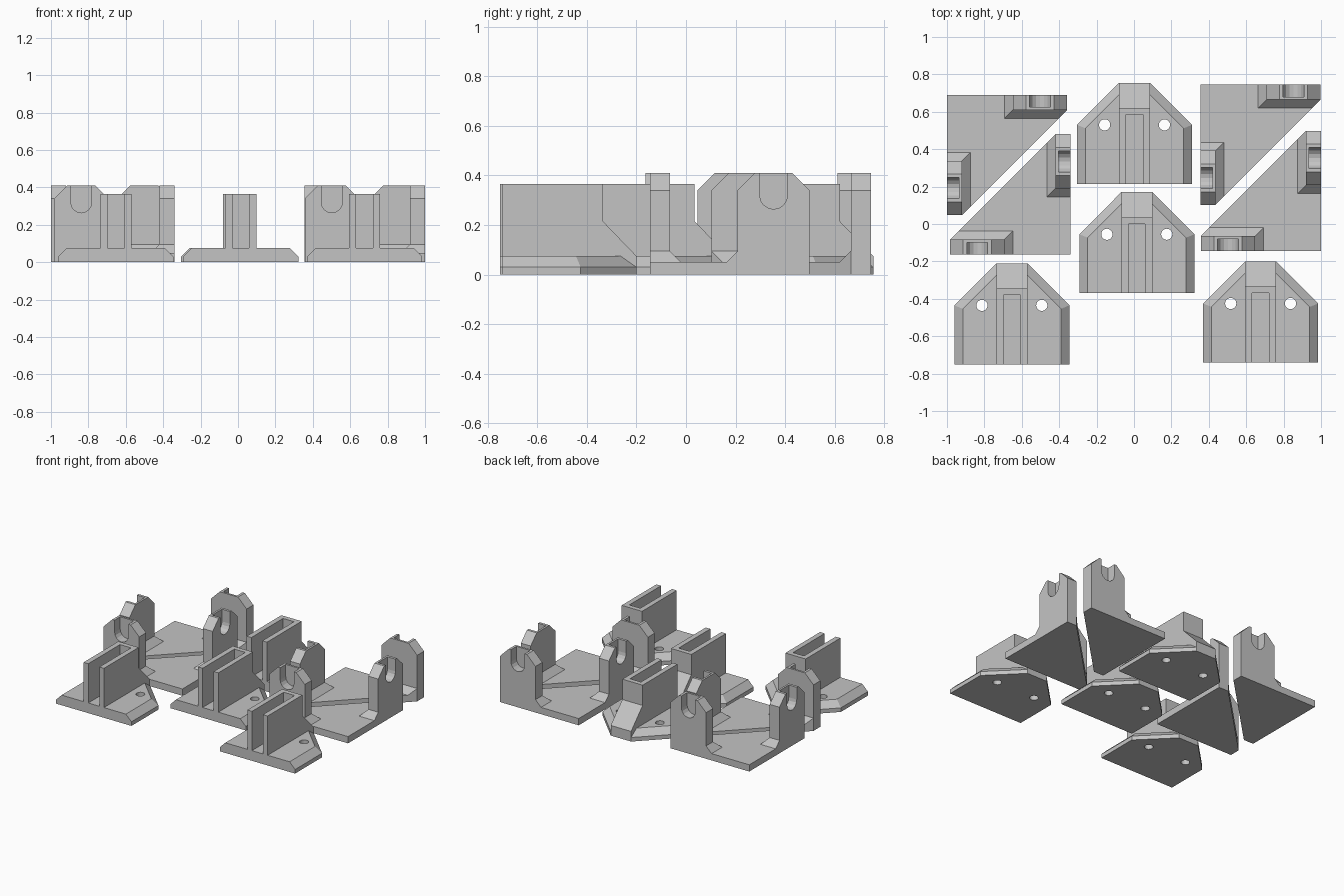
import bpy, bmesh, math
from mathutils import Vector

if "Cube" in bpy.data.objects:
    bpy.data.objects.remove(bpy.data.objects["Cube"])

grey = bpy.data.materials.new("plain grey")
grey.diffuse_color = (0.55, 0.55, 0.55, 1)
grey.use_nodes = True
grey.node_tree.nodes["Principled BSDF"].inputs["Base Color"].default_value = grey.diffuse_color


def loft(name, lower, upper):
    """Solid between two matching point loops."""
    bm = bmesh.new()
    a = [bm.verts.new(p) for p in lower]
    b = [bm.verts.new(p) for p in upper]
    n = len(a)
    bm.faces.new(a[::-1])
    bm.faces.new(b)
    for i in range(n):
        j = (i + 1) % n
        bm.faces.new((a[i], a[j], b[j], b[i]))
    bmesh.ops.remove_doubles(bm, verts=bm.verts, dist=1e-5)
    bmesh.ops.recalc_face_normals(bm, faces=bm.faces)
    me = bpy.data.meshes.new(name)
    bm.to_mesh(me)
    bm.free()
    me.materials.append(grey)
    ob = bpy.data.objects.new(name, me)
    bpy.context.collection.objects.link(ob)
    return ob


def cut(ob, cutter):
    """Subtract the cutter and delete it."""
    mod = ob.modifiers.new("cut", "BOOLEAN")
    mod.operation = "DIFFERENCE"
    mod.solver = "EXACT"
    mod.object = cutter
    bpy.context.view_layer.objects.active = ob
    bpy.ops.object.modifier_apply(modifier=mod.name)
    bpy.data.objects.remove(cutter)


def circle(cx, cy, r, n, start=0.0, sweep=2 * math.pi):
    return [(cx + r * math.cos(start + sweep * i / n),
             cy + r * math.sin(start + sweep * i / n)) for i in range(n)]


def mirrored(half):
    """Close a right-hand outline with its mirror image."""
    return half + [(-x, y) for x, y in reversed(half)]


# ---- Slotted foot: chamfered base with two holes and a channel block ----
def slotted_foot(cx, y0):
    def at(pts, z):
        return [(cx + x, y0 + y, z) for x, y in pts]

    outline = mirrored([(0.3075, 0), (0.3075, 0.315), (0.083, 0.54)])
    crown = mirrored([(0.2625, 0), (0.2625, 0.2965), (0.019, 0.54)])
    skirt = loft("foot_skirt", at(outline, 0), at(outline, 0.03))
    top = loft("foot_chamfered_top", at(outline, 0.03), at(crown, 0.075))
    for part in (skirt, top):
        for hx in (-0.16, 0.16):
            ring = circle(hx, 0.315, 0.03, 20)
            cut(part, loft("hole_cutter", at(ring, -0.1), at(ring, 0.2)))

    # channel block with sloped back
    side = [(0, 0.075), (0.3, 0.075), (0.3, 0.03), (0.54, 0.03),
            (0.54, 0.075), (0.405, 0.215), (0.405, 0.365), (0, 0.365)]
    block = loft("foot_channel_block",
                 [(cx - 0.083, y0 + y, z) for y, z in side],
                 [(cx + 0.083, y0 + y, z) for y, z in side])
    slot = [(-0.045, -0.1), (0.045, -0.1), (0.045, 0.37), (-0.045, 0.37)]
    cut(block, loft("slot_cutter", at(slot, 0.06), at(slot, 0.5)))


# ---- Corner bracket: triangular plate with a pocketed post at each tip ----
LEG, THICK, PLATE, FLARE = 0.643, 0.08, 0.05, 0.045


def corner_bracket(cx, cy, s):
    def place(u, v, z):
        return Vector((cx + s * u, cy - s * v, z))

    plan = [(0, 0), (LEG, 0), (LEG, THICK), (THICK, LEG), (0, LEG)]
    loft("corner_plate", [place(u, v, 0) for u, v in plan],
         [place(u, v, PLATE) for u, v in plan])

    u0, z0, mid = LEG - 0.29, PLATE + FLARE, LEG - 0.145
    for swap in (False, True):
        def q(u, v, z):
            return place(v, u, z) if swap else place(u, v, z)

        # flared root of the post, trimmed along the plate's long edge
        low = [(u0 - FLARE, 0), (LEG, 0), (LEG, THICK),
               (LEG - FLARE, THICK + FLARE), (u0 - FLARE, THICK + FLARE)]
        high = [(u0, 0), (LEG, 0), (LEG, THICK), (LEG, THICK), (u0, THICK)]
        loft("post_root", [q(u, v, PLATE) for u, v in low],
             [q(u, v, z0) for u, v in high])

        # post with clipped top corners
        face = [(u0, z0), (LEG, z0), (LEG, 0.34), (LEG - 0.07, 0.41),
                (u0 + 0.07, 0.41), (u0, 0.34)]
        post = loft("post", [q(u, 0, z) for u, z in face],
                    [q(u, THICK, z) for u, z in face])

        # round-bottomed pocket open to the outside and the top
        r = 0.056
        u_shape = circle(mid, 0.32, r, 8, math.pi, math.pi)
        u_shape += [(mid + r, 0.32), (mid + r, 0.5), (mid - r, 0.5)]
        cut(post, loft("pocket_cutter", [q(u, -0.05, z) for u, z in u_shape],
                       [q(u, 0.065, z) for u, z in u_shape]))


for x, y in ((-0.653, -0.75), (0.015, -0.37), (0.003, 0.215), (0.677, -0.74)):
    slotted_foot(x, y)

for x, y, s in ((-1, 0.69, 1), (0.355, 0.745, 1),
                (-0.34, -0.163, -1), (1, -0.145, -1)):
    corner_bracket(x, y, s)
